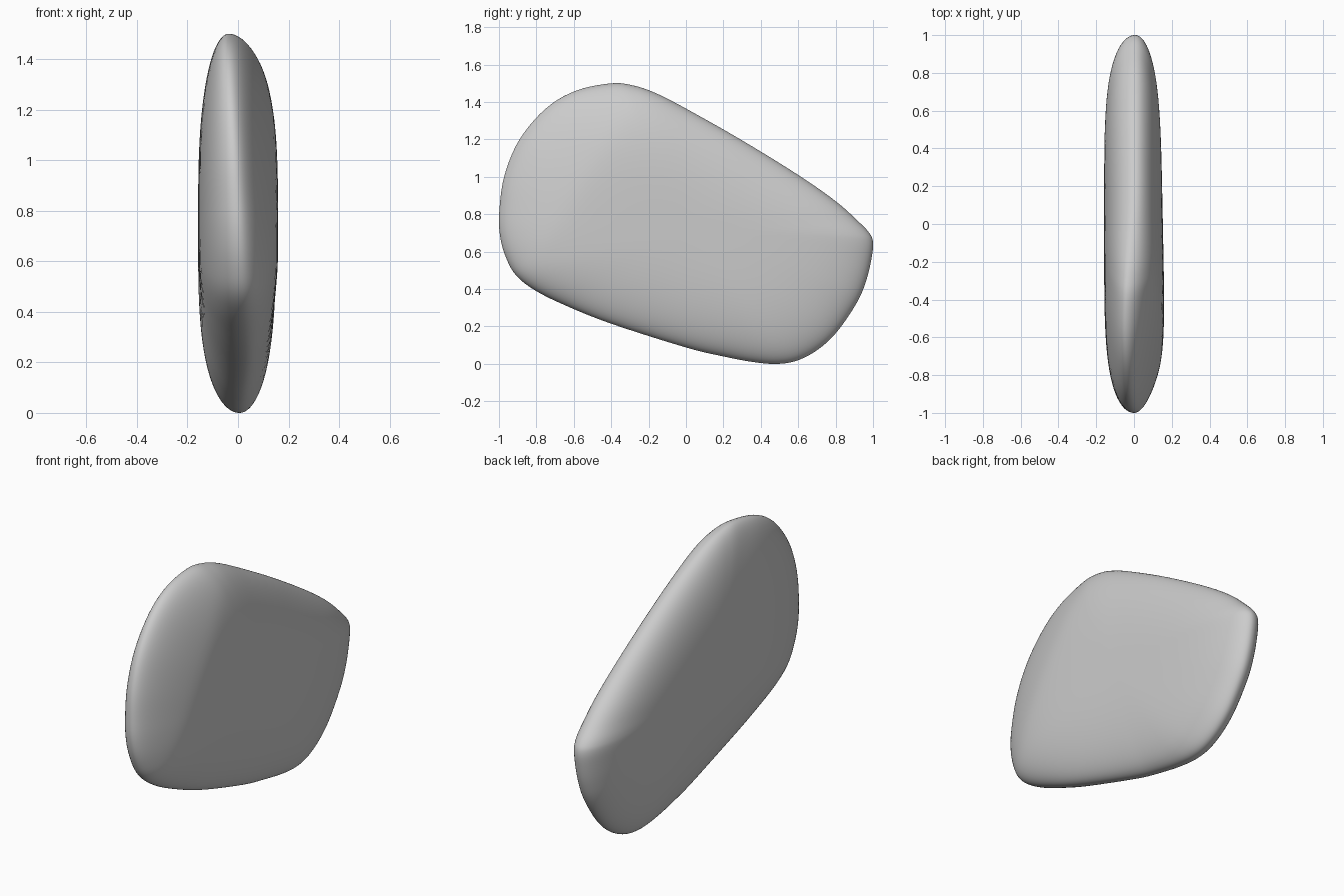
import bpy, bmesh, math
from mathutils import Vector

if "Cube" in bpy.data.objects:
    bpy.data.objects.remove(bpy.data.objects["Cube"])

# Side outline of the pebble, (y, z)
OUTLINE = [(-0.4, 1.5), (-0.28, 1.488), (-0.16, 1.447), (0, 1.365), (0.3, 1.195), (0.6, 1.01),
           (0.8, 0.87), (0.92, 0.763), (0.98, 0.7), (1.0, 0.65), (0.993, 0.57), (0.965, 0.45),
           (0.915, 0.33), (0.81, 0.175), (0.71, 0.08), (0.6, 0.02), (0.49, 0), (0.36, 0.01),
           (0.2, 0.04), (0, 0.088), (-0.4, 0.215), (-0.65, 0.315), (-0.81, 0.395), (-0.91, 0.475),
           (-0.965, 0.575), (-0.995, 0.69), (-0.998, 0.82), (-0.97, 1.01), (-0.89, 1.2),
           (-0.75, 1.365), (-0.59, 1.46)]
CENTRE = Vector((0, 0.73))
STEPS, RINGS = 5, 28


def smooth_loop(points, steps):
    """Closed Catmull-Rom curve through the points."""
    pts = [Vector(p) for p in points]
    n, out = len(pts), []
    for i in range(n):
        a, b, c, d = (pts[(i + k) % n] for k in (-1, 0, 1, 2))
        for s in range(steps):
            t = s / steps
            out.append(0.5 * (2 * b + (c - a) * t + (2 * a - 5 * b + 4 * c - d) * t * t
                              + (3 * b - a - 3 * c + d) * t ** 3))
    return out


def face_x(y, z, side):
    """Broad face of each side; the right face slopes off at its upper front."""
    if side < 0:
        return -0.158
    d = -0.845 * (y + 0.25) + 0.534 * (z - 1.45)
    soft = 0.5 * (d + math.sqrt(d * d + 0.003))
    return 0.153 - 0.02 * y - 0.18 * soft


def surface_point(p, r, side):
    y, z = CENTRE + (p - CENTRE) * r
    front = min(1, max(0, (0.3 - y) / 0.9))
    front = front * front * (3 - 2 * front)
    rim = 0.006 + front * (0.01 - 0.06 * (z - 0.5))
    # long edges are lens-like, the two ends are blunter
    h = math.sqrt(max(0, 1 - r ** (2.9 + 1.6 * p.x ** 2)))
    return (rim + (face_x(y, z, side) - rim) * h, y, z)


loop = smooth_loop(OUTLINE, STEPS)
n = len(loop)
bm = bmesh.new()
rim_ring = [bm.verts.new(surface_point(p, 1, 1)) for p in loop]

# Both faces: rings running from the shared rim to the middle
for side in (1, -1):
    previous = rim_ring
    for k in range(1, RINGS):
        r = math.cos(k / RINGS * math.pi / 2)
        ring = [bm.verts.new(surface_point(p, r, side)) for p in loop]
        for i in range(n):
            j = (i + 1) % n
            bm.faces.new((previous[i], previous[j], ring[j], ring[i]))
        previous = ring
    middle = bm.verts.new(surface_point(loop[0], 0, side))
    for i in range(n):
        bm.faces.new((previous[i], previous[(i + 1) % n], middle))

bmesh.ops.recalc_face_normals(bm, faces=bm.faces)
for f in bm.faces:
    f.smooth = True
mesh = bpy.data.meshes.new("pebble")
bm.to_mesh(mesh)
bm.free()
bpy.context.collection.objects.link(bpy.data.objects.new("pebble", mesh))
